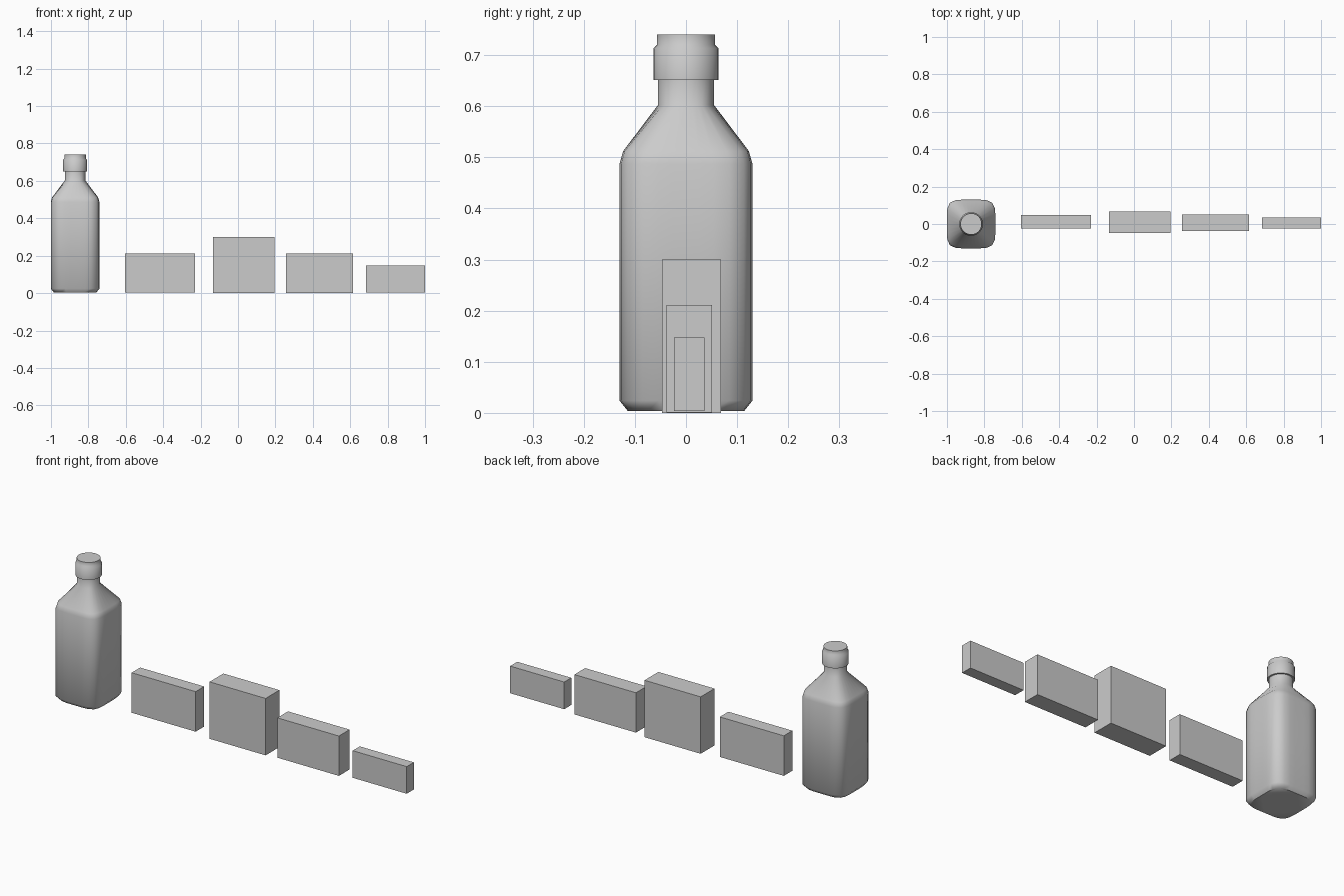
import bpy, bmesh
from math import sin, cos, pi, radians

if "Cube" in bpy.data.objects:
    bpy.data.objects.remove(bpy.data.objects["Cube"])

SIDES = 32


def loft(name, centre, rings):
    """Closed loft of superellipse rings: (height, half width, exponent)."""
    bm = bmesh.new()
    loops = []
    for z, r, n in rings:
        loop = []
        for i in range(SIDES):
            c, s = cos(2 * pi * i / SIDES), sin(2 * pi * i / SIDES)
            k = r * (abs(c) ** n + abs(s) ** n) ** (-1 / n)
            loop.append(bm.verts.new((k * c, k * s, z)))
        loops.append(loop)
    for a, b in zip(loops, loops[1:]):
        for i in range(SIDES):
            j = (i + 1) % SIDES
            bm.faces.new((a[i], a[j], b[j], b[i]))
    bm.faces.new(loops[0][::-1])
    bm.faces.new(loops[-1])
    mesh = bpy.data.meshes.new(name)
    bm.to_mesh(mesh)
    bm.free()
    obj = bpy.data.objects.new(name, mesh)
    obj.location = centre
    bpy.context.collection.objects.link(obj)
    bpy.ops.object.select_all(action='DESELECT')
    obj.select_set(True)
    bpy.context.view_layer.objects.active = obj
    bpy.ops.object.shade_smooth_by_angle(angle=radians(50))
    return obj


def block(name, x0, x1, y0, y1, z0, z1):
    bpy.ops.mesh.primitive_cube_add(
        size=1, location=((x0 + x1) / 2, (y0 + y1) / 2, (z0 + z1) / 2))
    obj = bpy.context.object
    obj.name = name
    obj.scale = (x1 - x0, y1 - y0, z1 - z0)
    bpy.ops.object.transform_apply(location=False, rotation=False, scale=True)


# Squarish bottle whose shoulder blends into a round neck
centre = (-0.871, 0, 0)
loft("bottle_body", centre, [
    (0.004, 0.114, 5), (0.024, 0.13, 5), (0.487, 0.13, 5),
    (0.512, 0.123, 5), (0.602, 0.055, 2), (0.66, 0.055, 2)])

# Screw cap with a narrower raised top
loft("bottle_cap", centre, [
    (0.651, 0.0635, 2), (0.713, 0.0635, 2), (0.72, 0.057, 2), (0.74, 0.057, 2)])

# Row of plain boxes
boxes = [
    (-0.604, -0.231, -0.023, 0.048, 0.002, 0.213),
    (-0.133, 0.194, -0.047, 0.068, 0, 0.30),
    (0.256, 0.615, -0.038, 0.051, 0.001, 0.211),
    (0.685, 1.0, -0.023, 0.036, 0.004, 0.147),
]
for i, dims in enumerate(boxes, 1):
    block(f"box_{i}", *dims)
